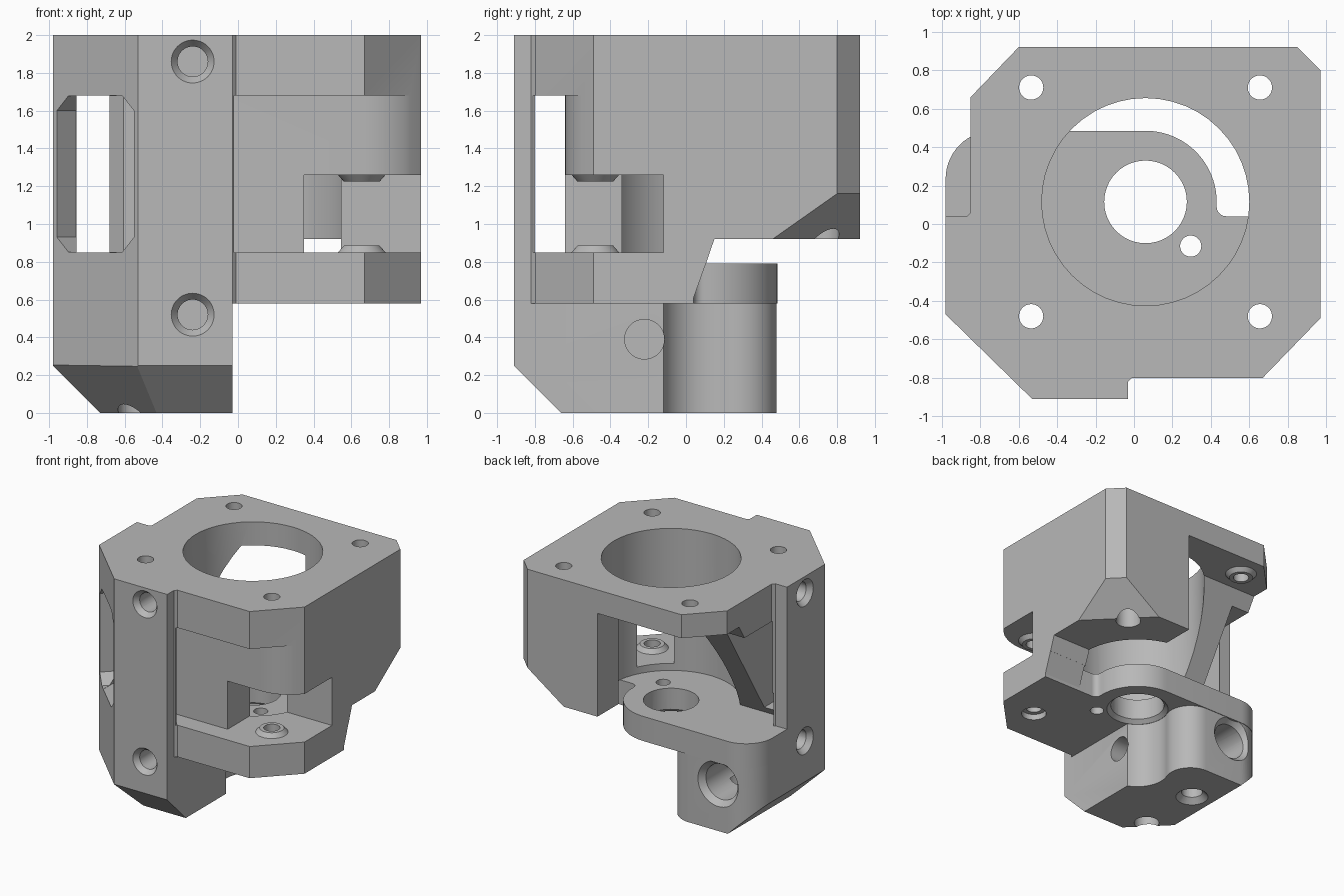
import bpy, bmesh
from math import sin, cos, radians, pi
from mathutils import Matrix

cube = bpy.data.objects.get("Cube")
if cube:
    bpy.data.objects.remove(cube, do_unlink=True)

grey = bpy.data.materials.new("plain_grey")
grey.use_nodes = True
colour = (0.48, 0.48, 0.48, 1)
grey.diffuse_color = colour
grey.node_tree.nodes["Principled BSDF"].inputs["Base Color"].default_value = colour

AX, AY = 0.06, 0.115        # main bore axis
PITCH = 0.595               # half the screw spacing
ORDER = {"x": lambda a, b, c: (c, a, b),
         "y": lambda a, b, c: (a, c, b),
         "z": lambda a, b, c: (a, b, c)}


def arc(cx, cy, r, start, end, n=14):
    angles = [radians(start + (end - start) * i / n) for i in range(n + 1)]
    return [(cx + r * cos(t), cy + r * sin(t)) for t in angles]


def loft(name, low, high, lo, hi, axis="z"):
    """Solid between two matching outlines placed at lo and hi on an axis."""
    bm = bmesh.new()
    place = ORDER[axis]
    a = [bm.verts.new(place(p[0], p[1], lo)) for p in low]
    b = [bm.verts.new(place(p[0], p[1], hi)) for p in high]
    bm.faces.new(a)
    bm.faces.new(b)
    for i in range(len(a)):
        j = (i + 1) % len(a)
        bm.faces.new((a[i], a[j], b[j], b[i]))
    bmesh.ops.recalc_face_normals(bm, faces=bm.faces)
    mesh = bpy.data.meshes.new(name)
    bm.to_mesh(mesh)
    bm.free()
    mesh.materials.append(grey)
    obj = bpy.data.objects.new(name, mesh)
    bpy.context.collection.objects.link(obj)
    return obj


def prism(name, pts, lo, hi, axis="z"):
    return loft(name, pts, pts, lo, hi, axis)


def box(x0, x1, y0, y1, z0, z1):
    return prism("cutter", [(x0, y0), (x1, y0), (x1, y1), (x0, y1)], z0, z1)


def tube(name, a, b, r0, r1, lo, hi, axis="z", n=48):
    return loft(name, arc(a, b, r0, 0, 360 - 360 / n, n - 1),
                arc(a, b, r1, 0, 360 - 360 / n, n - 1), lo, hi, axis)


def drill(a, b, r, lo, hi, axis="z"):
    return tube("cutter", a, b, r, r, lo, hi, axis)


def diagonal(obj):
    """Turn a cutter so its y axis runs inward from the corner facet."""
    obj.data.transform(Matrix.Translation((-0.755, -0.69, 0)) @ Matrix.Rotation(-pi / 4, 4, "Z"))
    return obj


def cut(parts, cutters):
    for part in parts:
        for c in cutters:
            mod = part.modifiers.new("cut", "BOOLEAN")
            mod.operation = "DIFFERENCE"
            mod.solver = "EXACT"
            mod.object = c
        bpy.context.view_layer.update()
        done = part.evaluated_get(bpy.context.evaluated_depsgraph_get())
        mesh = bpy.data.meshes.new_from_object(done)
        part.modifiers.clear()
        part.data = mesh
    for c in cutters:
        bpy.data.objects.remove(c, do_unlink=True)


# Upper housing
front_edge = [(-0.98, -0.47), (-0.53, -0.91), (-0.03, -0.91), (-0.03, -0.82), (-0.01, -0.8),
              (0.67, -0.8), (0.97, -0.49)]
housing = prism("motor_housing", front_edge + [
    (0.97, 0.8), (0.85, 0.92), (-0.6, 0.92), (-0.85, 0.66), (-0.85, 0.06), (-0.87, 0.04),
    (-0.98, 0.04)], 0.79, 2)

# Middle slab with the bearing boss
slab = prism("bearing_slab", front_edge + [(0.97, 0.04)]
             + arc(0.48, 0.09, 0.05, 270, 180, 6)
             + arc(AX, AY, 0.37, 0, 90, 20) + arc(-0.73, 0.235, 0.25, 90, 180), 0.58, 0.79)
slab_wedge = prism("slab_wedge", [(0, 0.58), (0.03, 0.58), (0.105, 0.79), (0, 0.79)],
                   0.61, 0.97, "x")

# Lower rod block, wrapping round the bearing opening
block = prism("rod_block", front_edge[:3] + [(-0.03, -0.12)]
              + arc(AX, AY, 0.25, 249, 158.5) + arc(-0.359, 0.28, 0.2, -21.5, 90)
              + arc(-0.73, 0.23, 0.25, 90, 180), 0, 0.58)

# Screw seats: small cones round the screw holes
sx, sy = AX + PITCH, AY - PITCH
seats = [tube("lower_screw_seat", sx, sy, 0.13, 0.095, 0.845, 0.885),
         tube("upper_screw_seat", sx, sy, 0.095, 0.13, 1.225, 1.265),
         tube("plate_screw_seat", AX - PITCH, AY + PITCH, 0.095, 0.13, 1.765, 1.805)]

# Housing: bore, open back corner with sloped brace, raised right wall and its corner slope
slope_low, slope_high = (0.77, 0.92), (1.25, 1.26)
corner = prism("cutter", [(1.01 - 0.3, 0.61), (1.01, 0.92), (1.251, 1.16), (1.6, 1.51),
                          (1.6, 0.61)], -1, 1, "x")
corner.data.transform(Matrix.Rotation(-pi / 4, 4, "Z"))
cut([housing], [
    drill(AX, AY, 0.54, 0.7, 2.2),
    prism("cutter", [(-0.175, 0.7), (0.5, 1.8), (1.1, 1.8), (1.1, 0.7)], -0.86, 0.19, "x"),
    prism("cutter", [(0.075, 0.7), (0.15, 0.92), (1.1, 0.92), (1.1, 0.7)], 0.15, 1.1, "x"),
    corner,
    # Front channel with rounded wall, and side channel
    prism("cutter", [(-1.1, -0.64), (-1.1, -0.8), (-0.1, -0.8), (-0.02, -0.8), (-0.02, -1),
                     (1.1, -1), (1.1, -0.49)] + arc(0.66, -0.24, 0.4, -40, -90, 10),
          0.85, 1.68),
    box(-0.855, -0.68, -1.1, 0.9, 0.85, 1.68),
    # Corner access window
    box(0.35, 1.1, -1.1, -0.12, 0.85, 1.26),
    # Eight-sided slot through the corner facet
    diagonal(prism("cutter", [(-0.285, 0.93), (-0.2, 0.852), (0.2, 0.852), (0.285, 0.93),
                              (0.285, 1.6), (0.2, 1.678), (-0.2, 1.678), (-0.285, 1.6)],
                   -0.2, 0.14, "y")),
    drill(AX + PITCH, AY + PITCH, 0.1, 0.7, 1.15),
])

# Slab: bearing opening with lead-in, small pin hole, screw recess
cut([slab], [drill(AX, AY, 0.215, 0.5, 0.9),
             tube("cutter", AX, AY, 0.27, 0.21, 0.56, 0.615),
             drill(0.295, -0.115, 0.055, 0.5, 0.9),
             drill(sx, sy, 0.1, 0.5, 0.63)])

# Block: sloped foot on three sides, rod socket, cross hole, bottom holes
cut([block], [
    prism("cutter", [(-0.96, 0.3), (-0.96, -0.05), (-0.61, -0.05)], -1.2, 0.3, "x"),
    prism("cutter", [(-1.03, 0.3), (-1.03, -0.05), (-0.68, -0.05)], -1.2, 0.8, "y"),
    diagonal(prism("cutter", [(-0.05, 0.3), (-0.05, -0.05), (0.3, -0.05)], -0.8, 0.8, "x")),
    drill(-0.64, 0.4, 0.15, -0.05, 0.6, "y"),
    tube("cutter", -0.64, 0.4, 0.14, 0.2, 0.42, 0.49, "y"),
    drill(-0.22, 0.39, 0.105, -0.45, 0.2, "x"),
    drill(-0.545, 0.08, 0.085, -0.1, 0.3),
    tube("cutter", -0.545, 0.08, 0.14, 0.08, -0.01, 0.05),
    drill(AX - PITCH, AY - PITCH, 0.1, -0.1, 0.2),
])

# Four long screw holes through everything
parts = [housing, slab, block] + seats
cut(parts, [drill(AX + i * PITCH, AY + j * PITCH, 0.063, -0.1, 2.1)
            for i in (-1, 1) for j in (-1, 1)])

# Countersunk mounting holes on the front and left-hand column faces
mounts = []
for z in (1.86, 0.52):
    mounts += [drill(-0.24, z, 0.08, -1, -0.55, "y"),
               tube("cutter", -0.24, z, 0.125, 0.075, -0.925, -0.86, "y")]
for z in (1.86, 0.6):
    mounts += [drill(-0.2, z, 0.08, -1.1, -0.65, "x"),
               tube("cutter", -0.2, z, 0.125, 0.075, -0.995, -0.93, "x")]
cut([housing, slab, block], mounts)

# Smooth the round surfaces, keep the edges crisp
bpy.ops.object.select_all(action="DESELECT")
for part in parts + [slab_wedge]:
    part.select_set(True)
bpy.context.view_layer.objects.active = housing
bpy.ops.object.shade_smooth_by_angle(angle=radians(25))
